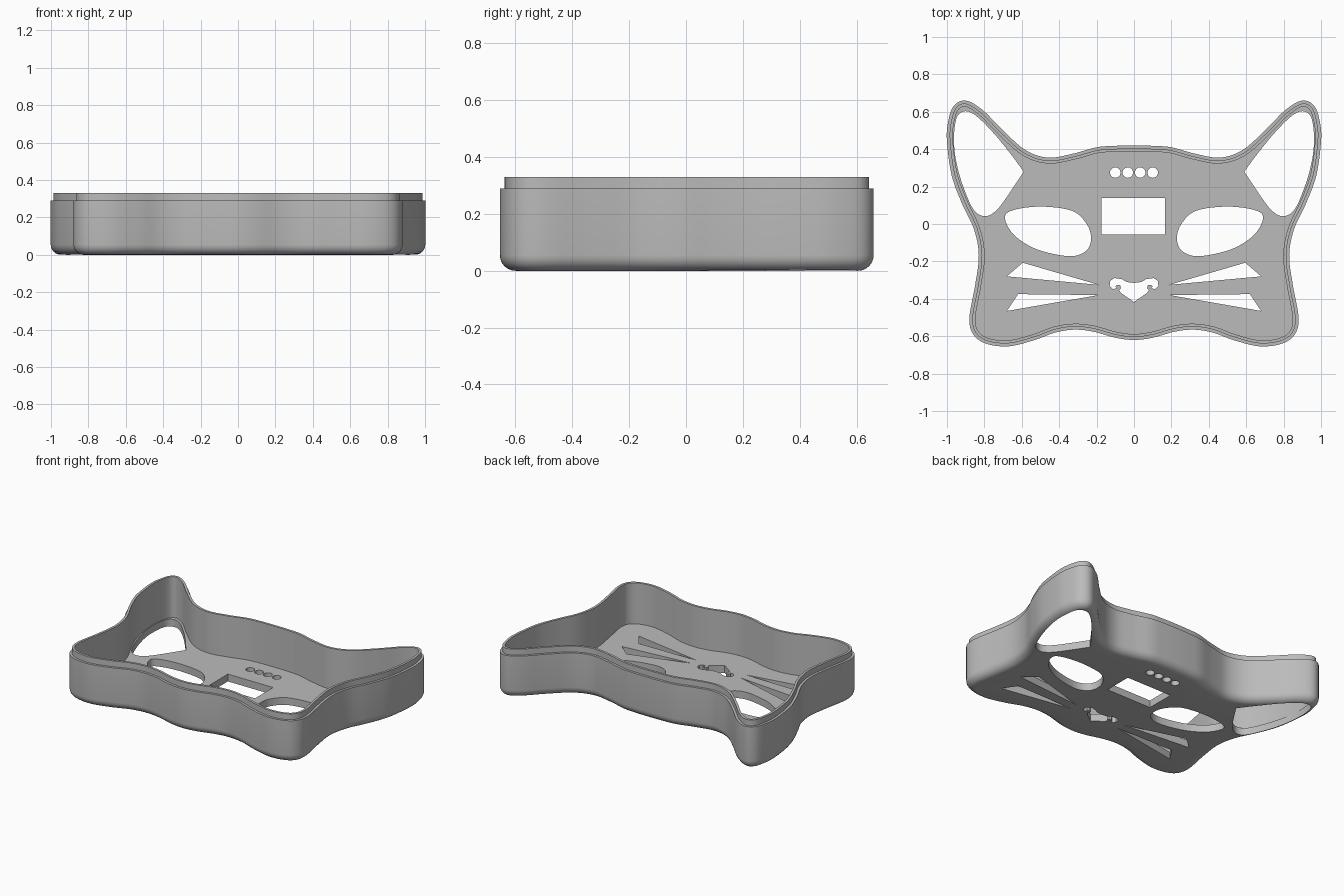
import bpy, bmesh, math
from mathutils import Vector

if "Cube" in bpy.data.objects:
    bpy.data.objects.remove(bpy.data.objects["Cube"])

shell_grey = bpy.data.materials.new("shell grey")
shell_grey.diffuse_color = (0.5, 0.5, 0.5, 1)
shell_grey.use_nodes = True
shell_grey.node_tree.nodes["Principled BSDF"].inputs["Base Color"].default_value = shell_grey.diffuse_color


def spline(pts, steps=6, closed_corner=False):
    """Closed Catmull-Rom loop; with closed_corner the first point stays sharp."""
    p = [Vector(q) for q in pts]
    n = len(p)
    out = []
    for i in range(n):
        a, b, c, d = p[i - 1], p[i], p[(i + 1) % n], p[(i + 2) % n]
        if closed_corner and i == 0:
            a = b
        if closed_corner and i == n - 1:
            d = c
        for k in range(steps):
            t = k / steps
            out.append(0.5 * (2 * b + (c - a) * t + (2 * a - 5 * b + 4 * c - d) * t * t
                              + (3 * b - a - 3 * c + d) * t ** 3))
    return out


def inset(loop, dist):
    """Shift a clockwise loop inward along its normals."""
    out = []
    for i, p in enumerate(loop):
        t = (loop[(i + 1) % len(loop)] - loop[i - 1]).normalized()
        out.append(p + Vector((t.y, -t.x)) * dist)
    return out


def stack(name, rings):
    """Solid skinned through (loop, z) rings and capped at both ends."""
    bm = bmesh.new()
    rows = [[bm.verts.new((p[0], p[1], z)) for p in loop] for loop, z in rings]
    n = len(rows[0])
    for lo, hi in zip(rows, rows[1:]):
        for i in range(n):
            j = (i + 1) % n
            bm.faces.new((lo[i], lo[j], hi[j], hi[i]))
    bm.faces.new(rows[0])
    bm.faces.new(rows[-1])
    bmesh.ops.recalc_face_normals(bm, faces=bm.faces)
    me = bpy.data.meshes.new(name)
    bm.to_mesh(me)
    bm.free()
    me.materials.append(shell_grey)
    ob = bpy.data.objects.new(name, me)
    bpy.context.collection.objects.link(ob)
    return ob


def mirror(pts):
    return [(-x, y) for x, y in pts]


# Cat head outline, right half from forehead to chin
half = [(0, .42), (.1, .418), (.2, .41), (.33, .375), (.46, .355), (.58, .395), (.7, .5),
        (.81, .61), (.9, .66), (.965, .63), (.995, .54), (1, .44), (.975, .26), (.92, .11),
        (.855, -.03), (.83, -.17), (.85, -.33), (.88, -.5), (.86, -.59), (.79, -.64),
        (.67, -.654), (.53, -.62), (.42, -.58), (.32, -.565), (.22, -.575), (.1, -.608), (0, -.62)]
outline = spline(half + mirror(half[-2:0:-1]))

# Tray shell: rounded bottom edge, wall, stepped lip, hollow inside
R, FLOOR, WALL = 0.055, 0.05, 0.032
rings = []
for k in range(7):
    a = k / 6 * math.pi / 2
    rings.append((inset(outline, R * (1 - math.sin(a))), R * (1 - math.cos(a))))
rings += [(outline, 0.29), (inset(outline, 0.016), 0.29), (inset(outline, 0.016), 0.33),
          (inset(outline, WALL), 0.33), (inset(outline, WALL), FLOOR)]
shell = stack("cat_mask_shell", rings)

# Cut-out shapes, right side
ear = spline([(.59, .28), (.69, .13), (.745, .065), (.8, .042), (.86, .08), (.92, .22), (.955, .36),
              (.962, .48), (.945, .575), (.9, .603), (.84, .575), (.75, .485), (.66, .375)],
             closed_corner=True)
eye = spline([(.69, .03), (.65, .073), (.5, .093), (.33, .07), (.25, -.005), (.23, -.085),
              (.26, -.147), (.35, -.172), (.52, -.135), (.64, -.06)])
whisker_top = [(.19, -.325), (.595, -.207), (.68, -.28)]
whisker_low = [(.19, -.38), (.62, -.375), (.68, -.465)]
nose_half = [(0, -.315), (.04, -.31), (.065, -.295), (.105, -.289), (.128, -.305), (.13, -.33),
             (.115, -.347), (.09, -.345), (.1, -.335), (.09, -.325), (.073, -.328), (.07, -.345),
             (.08, -.355), (.065, -.372), (0, -.417)]

holes = []
for shape in (ear, eye, whisker_top, whisker_low):
    holes += [shape, mirror(shape)]
holes.append(nose_half + mirror(nose_half[-2:0:-1]))
holes.append([(-.175, -.055), (.167, -.055), (.167, .14), (-.175, .14)])
for cx in (-.1, -.033, .033, .1):
    holes.append([(cx + .028 * math.cos(i * math.pi / 12), .275 + .028 * math.sin(i * math.pi / 12))
                  for i in range(24)])

# Cut every opening through the floor
bpy.context.view_layer.objects.active = shell
for shape in holes:
    cutter = stack("cutter", [(shape, -0.1), (shape, 0.15)])
    cutter.hide_render = True
    mod = shell.modifiers.new("opening", 'BOOLEAN')
    mod.operation = 'DIFFERENCE'
    mod.solver = 'EXACT'
    mod.object = cutter
    bpy.ops.object.modifier_apply(modifier=mod.name)
    bpy.data.objects.remove(cutter)

shell.select_set(True)
bpy.ops.object.shade_smooth_by_angle(angle=math.radians(30))
